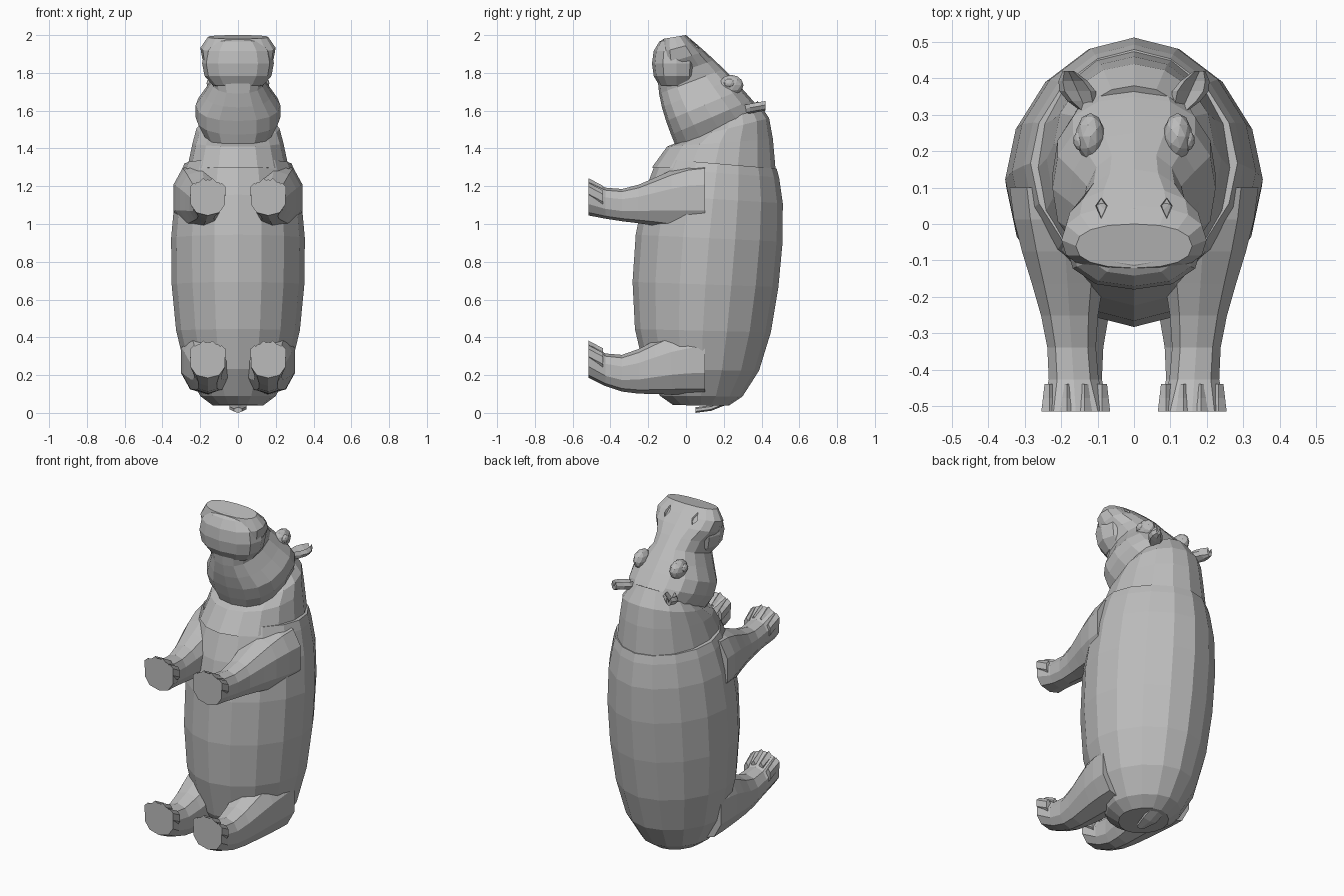
import bpy, bmesh
from math import sin, cos, pi, tau, copysign
from mathutils import Matrix

cube = bpy.data.objects.get("Cube")
if cube:
    bpy.data.objects.remove(cube)

grey = bpy.data.materials.new("hide grey")
grey.use_nodes = True
grey.diffuse_color = (.5, .5, .5, 1)
grey.node_tree.nodes["Principled BSDF"].inputs["Base Color"].default_value = grey.diffuse_color


def steps(count):
    """Evenly spaced fractions from zero to one."""
    return [k / (count - 1) for k in range(count)]


def barrel(u):
    """Blunt, rounded bulge that falls to nothing at either end."""
    return (1 - abs(u) ** 2.2) ** .33


def finish(name, bm, paired=False):
    bmesh.ops.recalc_face_normals(bm, faces=bm.faces)
    mesh = bpy.data.meshes.new(name)
    bm.to_mesh(mesh)
    bm.free()
    mesh.materials.append(grey)
    part = bpy.data.objects.new(name, mesh)
    bpy.context.collection.objects.link(part)
    if paired:
        mirror = part.modifiers.new("other side", 'MIRROR')
        mirror.use_mirror_merge = False
    return part


def loft(name, rings, sides, square=1, paired=False):
    """Skin over ovals, each given as front (y, z), back (y, z), half width, centre x."""
    bm = bmesh.new()
    loops = []
    for (front_y, front_z), (back_y, back_z), half, centre in rings:
        loop = []
        for i in range(sides):
            c, s = (copysign(abs(f) ** square, f) for f in (cos(tau * i / sides), sin(tau * i / sides)))
            t = (1 - c) / 2
            loop.append(bm.verts.new((centre + half * s,
                                      front_y + (back_y - front_y) * t,
                                      front_z + (back_z - front_z) * t)))
        loops.append(loop)
    for lower, upper in zip(loops, loops[1:]):
        for i in range(sides):
            j = (i + 1) % sides
            bm.faces.new((lower[i], lower[j], upper[j], upper[i]))
    bm.faces.new(loops[0])
    bm.faces.new(loops[-1])
    return finish(name, bm, paired)


def blob(name, centre, size):
    bm = bmesh.new()
    bmesh.ops.create_icosphere(bm, subdivisions=2, radius=1)
    bmesh.ops.scale(bm, vec=size, verts=bm.verts)
    bmesh.ops.translate(bm, vec=centre, verts=bm.verts)
    return finish(name, bm, paired=True)


# Barrel body, ending above in a tilted collar
rings = []
for t in steps(9):
    z = .68 - .64 * cos(pi * t)
    offset = z - .85
    bulge = barrel(offset / (.83 if offset < 0 else .65))
    middle, depth, tilt = .08 + .05 * z * z, .39 * bulge, .02 * z
    rings.append(((middle - depth, z + tilt), (middle + depth, z - tilt), .355 * bulge, 0))
loft("body", rings, sides=16, square=1.08)

# Neck rising out of the collar
loft("neck", [
    ((-.18, 1.3), (.475, 1.28), .27, 0),
    ((-.1, 1.41), (.46, 1.45), .24, 0),
    ((0, 1.45), (.44, 1.56), .22, 0),
    ((.1, 1.5), (.38, 1.65), .16, 0)], sides=16)

# Head: wide jowls, narrow cheeks, broad muzzle
rings = []
for t in steps(9):
    chin = (-.05 - .1 * sin(pi * t * .75), 1.4 + .58 * t)
    brow = (.4 - .4 * t, 1.6 + .4 * t + .02 * sin(pi * t))
    half = .2 - .045 * t + .04 * cos(tau * (t - .2) / .65)
    rings.append((chin, brow, half, 0))
head = loft("head", rings, sides=16, square=.85)

# Rounded lower jaw wrapping the front of the muzzle
rings = []
for t in steps(7):
    u = -.95 * cos(pi * t)
    z = 1.85 + .14 * u
    reach = .13 * barrel(u)
    rings.append(((-.05 - reach, z), (-.05 + reach, z), .19 * barrel(u), 0))
loft("lower_jaw", rings, sides=12, square=.85)

# Diamond nostril recesses
bm = bmesh.new()
place = Matrix.Translation((.09, .05, 1.96)) @ Matrix.Diagonal((.6, 1, 1, 1))
bmesh.ops.create_cone(bm, cap_ends=True, segments=4, radius1=.02, radius2=.04, depth=.08, matrix=place)
cutter = finish("nostril_cutter", bm, paired=True)
cutter.hide_render = True
cutter.hide_set(True)
cutter.display_type = 'WIRE'
cut = head.modifiers.new("nostrils", 'BOOLEAN')
cut.operation = 'DIFFERENCE'
cut.object = cutter

# Legs taper from the flank to the ankle, then flare to a flat sole
for leg, height, sag, taper, splay in (("front", 1.14, .04, 3, .04), ("hind", .28, .07, 2, 0)):
    rings = []
    for s in steps(8):
        y = .1 - .615 * s
        z = height - sag * sin(pi * s * s)
        flare = .02 * s ** 8
        thick = .075 + .11 * cos(s * pi / 2) ** taper + flare
        rings.append(((y, z - thick), (y, z + thick), .8 * thick + flare, .16 + splay * (1 - s)))
    loft(leg + "_legs", rings, sides=10, square=.85, paired=True)

    # Four blunt toes, the middle ones longest
    for toe in range(4):
        place = toe - 1.5
        rings = []
        for s in steps(3):
            y = -.44 - .075 * s
            tip = height + .065 + .04 * s - .012 * place * place
            rings.append(((y, tip - .08), (y, tip), .016 + .01 * s, .16 + .048 * place))
        loft(f"{leg}_toes_{toe + 1}", rings, sides=6, paired=True)

# Brow bumps with eyeballs set in their outer sides
blob("brows", centre=(.12, .24, 1.735), size=(.04, .065, .055))
blob("eyes", centre=(.145, .23, 1.745), size=(.022, .03, .025))

# Cupped ears spreading outwards and back
rings = []
for s in steps(5):
    y, z, thick = .31 + .11 * s, 1.61 + .02 * s, .03
    rings.append(((y, z - thick), (y, z + thick), .016 + .034 * sin(pi * s), .13 + .05 * s))
ears = loft("ears", rings, sides=8, paired=True)
for vert in ears.data.vertices:
    if vert.index % 8 == 4:
        vert.co.z -= .04

# Short flat tail tucked under the rump
rings = []
for s in steps(4):
    y, z = .3 - .25 * s, .1 * (1 - s) ** 2
    rings.append(((y, z), (y, z + .03), .025 + .03 * sin(pi * s), 0))
loft("tail", rings, sides=6)
